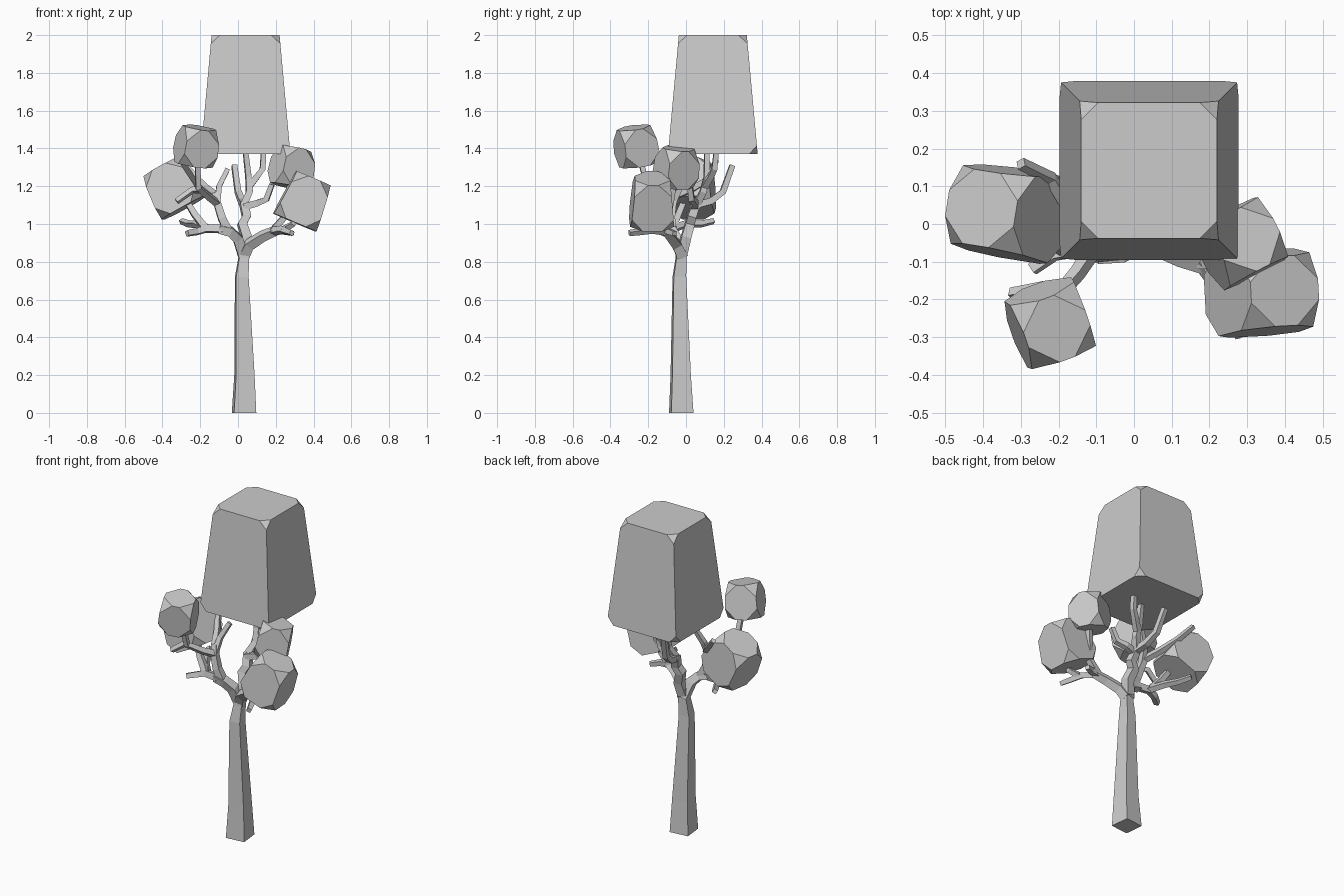
import bpy, bmesh
from math import radians
from mathutils import Vector, Euler, Matrix


def finish(bm, name):
    bmesh.ops.recalc_face_normals(bm, faces=bm.faces[:])
    me = bpy.data.meshes.new(name)
    bm.to_mesh(me)
    bm.free()
    ob = bpy.data.objects.new(name, me)
    bpy.context.collection.objects.link(ob)
    return ob


def limb(name, pts, r0, r1, radii=None, spin=6):
    """Four-sided tapering tube through the points; radii are half widths."""
    pts = [Vector(p) for p in pts]
    n = len(pts)
    bm = bmesh.new()
    rings, prev = [], Vector((0, 0, 1))
    rot = Matrix.Rotation(radians(spin), 3, 'Z')
    for i, p in enumerate(pts):
        d = (pts[min(i + 1, n - 1)] - pts[max(i - 1, 0)]).normalized()
        if radii:
            d = Vector((0, 0, 1))
        rot = prev.rotation_difference(d).to_matrix() @ rot
        prev = d
        r = radii[i] if radii else r0 + (r1 - r0) * i / (n - 1)
        rings.append([bm.verts.new(p + rot @ Vector((x * r, y * r, 0)))
                      for x, y in ((-1, -1), (1, -1), (1, 1), (-1, 1))])
    for a, b in zip(rings, rings[1:]):
        for k in range(4):
            bm.faces.new((a[k], a[(k + 1) % 4], b[(k + 1) % 4], b[k]))
    bm.faces.new(rings[0][::-1])
    bm.faces.new(rings[-1])
    return finish(bm, name)


def foliage(name, loc, bottom, top, height, cut, rot=(0, 0, 0), depth=1):
    """Tapered block with its corners cut off."""
    bm = bmesh.new()
    bmesh.ops.create_cube(bm, size=1)
    for v in bm.verts:
        w = top if v.co.z > 0 else bottom
        v.co = Vector((v.co.x * w, v.co.y * w * depth, v.co.z * height))
    bmesh.ops.bevel(bm, geom=bm.verts[:], offset=cut, segments=1,
                    affect='VERTICES', offset_type='OFFSET')
    ob = finish(bm, name)
    ob.location = loc
    ob.rotation_euler = Euler([radians(a) for a in rot])
    return ob


# Trunk
limb("trunk", [(.032, -.025, 0), (.034, -.028, .2), (.02, -.035, .72),
               (.03, -.027, .82), (.032, -.025, .89)], 0, 0,
     radii=[.059, .049, .033, .026, .024])

# Left limb and its twigs
limb("left_limb", [(.03, -.02, .83), (0, -.05, .92), (-.04, -.075, .96),
                   (-.1, -.08, .975)], .028, .022)
limb("left_low_branch", [(-.08, -.08, .975), (-.17, -.07, .975),
                         (-.215, -.08, .96), (-.27, -.12, .95)], .02, .014)
limb("left_back_twig", [(-.16, -.07, .975), (-.22, .0, 1.0),
                        (-.26, .08, 1.0), (-.3, .145, 1.015)], .017, .012)
limb("left_outer_branch", [(-.17, -.07, .975), (-.23, -.04, 1.05),
                           (-.29, 0, 1.15)], .018, .014)
limb("left_rising_branch", [(-.05, -.075, .96), (-.085, -.08, 1.03),
                            (-.11, -.07, 1.11), (-.12, -.05, 1.16)], .022, .017)
limb("left_back_branch", [(-.12, -.055, 1.15), (-.17, .04, 1.19),
                          (-.22, .12, 1.24), (-.3, .16, 1.335)], .017, .012)
limb("left_inner_twig", [(-.11, -.065, 1.12), (-.1, -.03, 1.2),
                         (-.055, 0, 1.29)], .016, .012)
limb("left_front_branch", [(-.11, -.07, 1.11), (-.15, -.13, 1.14),
                           (-.21, -.2, 1.19), (-.215, -.24, 1.33)], .017, .013)
limb("left_front_twig", [(-.2, -.185, 1.18), (-.24, -.17, 1.18),
                         (-.325, -.185, 1.12)], .015, .012)

# Right limb and its twigs
limb("right_limb", [(.03, -.02, .83), (.06, -.05, .89), (.13, -.085, .935),
                    (.2, -.11, .965)], .028, .02)
limb("right_low_branch", [(.18, -.1, .96), (.235, -.18, .97),
                          (.26, -.24, .96), (.285, -.3, .952)], .018, .012)
limb("right_front_twig", [(.24, -.19, .97), (.29, -.22, 1.0),
                          (.31, -.22, 1.07)], .015, .012)
limb("right_outer_twig", [(.19, -.1, .962), (.24, -.09, .96),
                          (.29, -.06, .95)], .017, .012)
limb("right_rising_branch", [(.18, -.1, .96), (.24, -.1, 1.03),
                             (.26, -.08, 1.12), (.28, -.06, 1.25)], .018, .013)

# Middle limb and its twigs
limb("middle_limb", [(.03, -.02, .85), (.045, 0, .93), (.022, .02, 1.0),
                     (.045, .03, 1.04), (.03, .055, 1.11)], .027, .021)
limb("middle_left_branch", [(.035, .05, 1.1), (.02, .13, 1.12),
                            (0, .195, 1.17), (-.02, .245, 1.31)], .019, .014)
limb("middle_right_branch", [(.03, .04, 1.09), (.1, .05, 1.11),
                             (.15, .03, 1.13), (.18, .02, 1.21)], .019, .013)
limb("middle_upper_branch", [(.03, .055, 1.1), (.06, .09, 1.17),
                             (.055, .11, 1.25), (.04, .11, 1.38)], .019, .013)
limb("middle_upper_twig", [(.06, .1, 1.2), (.1, .13, 1.25),
                           (.13, .15, 1.29), (.135, .16, 1.38)], .017, .013)

# Foliage blocks
foliage("crown_foliage", (.04, .142, 1.685), .475, .36, .63, .045)
foliage("left_foliage", (-.345, .032, 1.195), .255, .21, .25, .065, (0, -29, -9), .95)
foliage("left_front_foliage", (-.22, -.265, 1.412), .195, .175, .2, .066, (10, 6, 20))
foliage("right_front_foliage", (.35, -.18, 1.125), .245, .195, .255, .065, (0, 23, 3), .95)
foliage("right_back_foliage", (.285, -.05, 1.3), .19, .17, .205, .065, (0, 12, 27))
